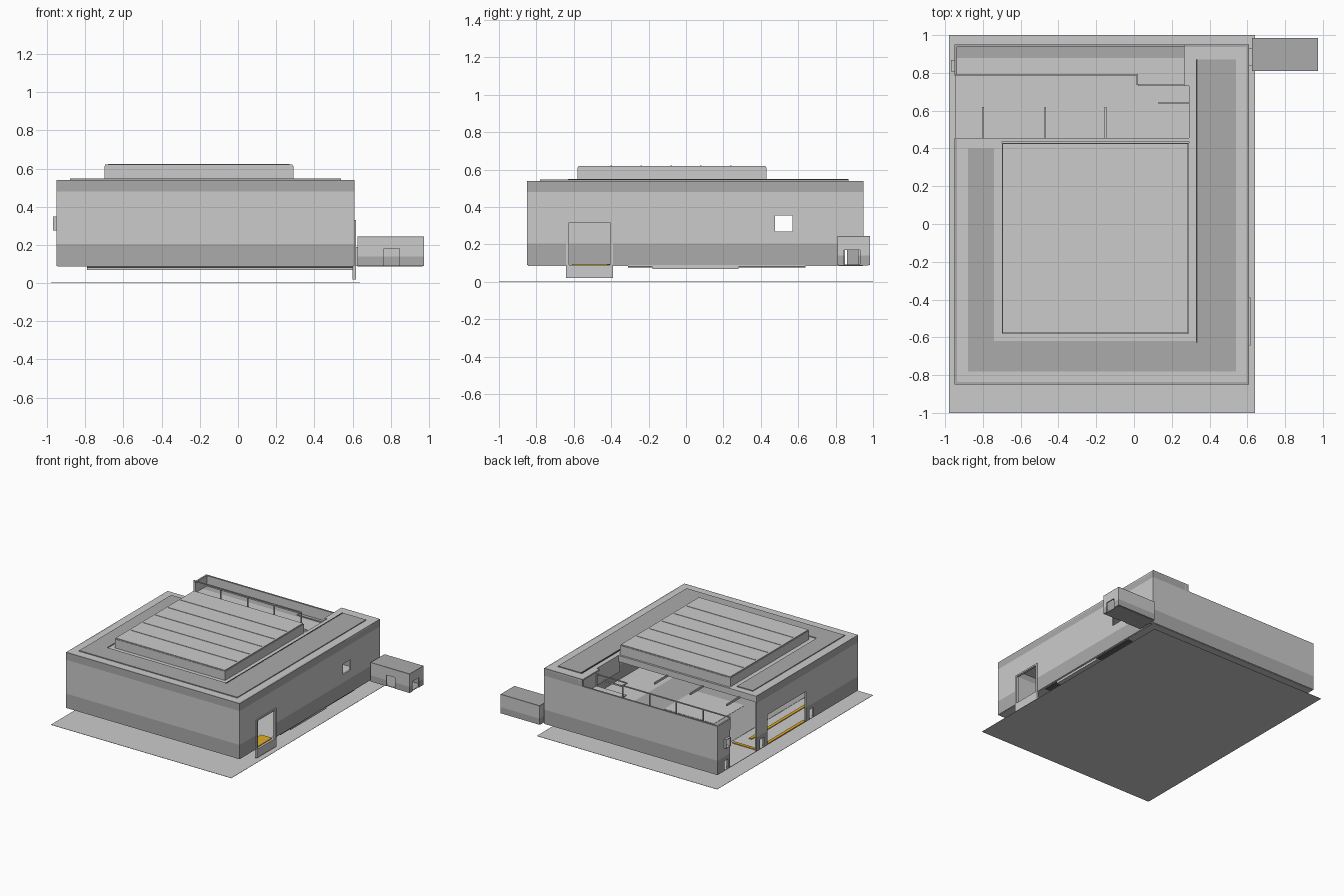
import bpy, bmesh
from mathutils import Vector

if "Cube" in bpy.data.objects:
    bpy.data.objects.remove(bpy.data.objects["Cube"])


def colour(name, rgb):
    m = bpy.data.materials.new(name)
    m.diffuse_color = (*rgb, 1)
    m.use_nodes = True
    m.node_tree.nodes["Principled BSDF"].inputs["Base Color"].default_value = m.diffuse_color
    return m


LIGHT = colour("light grey", (0.60, 0.60, 0.60))
MID = colour("mid grey", (0.41, 0.41, 0.41))
DARK = colour("dark grey", (0.12, 0.12, 0.12))
YELLOW = colour("safety yellow", (0.75, 0.42, 0.02))


def finish(name, bm, mats):
    bmesh.ops.recalc_face_normals(bm, faces=bm.faces)
    me = bpy.data.meshes.new(name)
    bm.to_mesh(me)
    bm.free()
    for m in mats:
        me.materials.append(m)
    ob = bpy.data.objects.new(name, me)
    bpy.context.collection.objects.link(ob)
    return ob


def boxes(name, mat, *ranges):
    """One object from boxes given as (x0, x1, y0, y1, z0, z1)."""
    bm = bmesh.new()
    for x0, x1, y0, y1, z0, z1 in ranges:
        r = bmesh.ops.create_cube(bm, size=1)
        for v in r["verts"]:
            v.co = (x0 + (v.co.x + .5) * (x1 - x0),
                    y0 + (v.co.y + .5) * (y1 - y0),
                    z0 + (v.co.z + .5) * (z1 - z0))
    return finish(name, bm, [mat])


def wall(name, axis, pos, u0, u1, z0, z1, inward, holes=(), bands=(0.205, 0.48)):
    """Banded wall with rectangular openings (u0, u1, z0, z1)."""
    us = sorted({u0, u1, *[u for h in holes for u in h[:2]]})
    zs = {z0, z1, *[z for h in holes for z in h[2:]]}
    zs = sorted(zs | {b for b in bands if z0 < b < z1})
    bm = bmesh.new()
    for a, b in zip(us, us[1:]):
        for c, d in zip(zs, zs[1:]):
            mu, mz = (a + b) / 2, (c + d) / 2
            if any(h[0] < mu < h[1] and h[2] < mz < h[3] for h in holes):
                continue
            pts = [(a, c), (b, c), (b, d), (a, d)]
            f = bm.faces.new([bm.verts.new((pos, u, z) if axis == "x" else (u, pos, z))
                              for u, z in pts])
            f.material_index = int(mz < bands[0] or mz > bands[1])
    bmesh.ops.remove_doubles(bm, verts=bm.verts, dist=1e-5)
    r = bmesh.ops.extrude_face_region(bm, geom=bm.faces[:], use_keep_orig=True)
    off = Vector((inward, 0, 0) if axis == "x" else (0, inward, 0))
    bmesh.ops.translate(bm, vec=off, verts=[g for g in r["geom"]
                                            if isinstance(g, bmesh.types.BMVert)])
    return finish(name, bm, [LIGHT, MID])


# Ground plate and interior floor
boxes("ground_plate", LIGHT, (-.98, .64, -1, 1, 0, .002))
boxes("hall_floor", LIGHT, (-.945, .605, -.845, .945, .086, .09))
boxes("floor_pit", LIGHT, (-.79, .60, -.18, .28, .068, .086))
boxes("floor_pit_rim", DARK, (-.79, .60, -.31, .64, .078, .086))
boxes("floor_pad", LIGHT, (-.42, .03, -.15, .24, .09, .094))
boxes("floor_pad_border", MID, (-.70, .29, -.58, .43, .09, .092))

# Outer walls
T = .014
wall("front_wall", "y", -.85, -.95, .61, .09, .54, T)
wall("right_wall", "x", .61, -.85, .95, .09, .54, -T,
     [(-.63, -.40, .09, .325), (.475, .57, .27, .355), (.85, .92, .09, .18)])
wall("left_wall", "x", -.95, -.85, .45, .09, .54, T,
     [(-.18, .31, .09, .335), (-.28, -.23, .09, .17), (.355, .405, .09, .17)])
wall("left_stub_wall", "x", -.95, .79, .95, .09, .485, T,
     [(.815, .86, .28, .345), (.815, .86, .09, .17)])
wall("back_wall", "y", .95, -.95, .265, .09, .485, -T)
wall("back_right_wall", "y", .95, .265, .61, .09, .54, -T)

# Frames around the side door and the small side window
for_door = [(.60, .618, -.642, -.625, .02, .33), (.60, .618, -.407, -.39, .02, .33),
            (.60, .618, -.625, -.407, .318, .33), (.60, .618, -.625, -.407, .02, .09)]
boxes("side_door_frame", LIGHT, *for_door)
boxes("side_window_frame", LIGHT,
      (-.968, -.95, .808, .815, .275, .35), (-.968, -.95, .86, .867, .275, .35),
      (-.968, -.95, .815, .86, .275, .28), (-.968, -.95, .815, .86, .345, .35))

# Flat roof around the central opening, open at the back left
R0, R1 = .528, .54
boxes("flat_roof", LIGHT,
      (-.95, .61, -.85, -.58, R0, R1), (-.95, -.70, -.58, .45, R0, R1),
      (.29, .61, -.58, .95, R0, R1), (.265, .29, .73, .95, R0, R1))

# Raised walkway strip round the roof
boxes("roof_strip", MID,
      (-.88, .54, -.78, -.62, .54, .547), (-.88, -.74, -.62, .40, .54, .547),
      (.335, .54, -.62, .87, .54, .547))
boxes("roof_strip_edge", DARK, (.328, .336, -.63, .87, .54, .549))

# Raised central skylight roof with battens
X0, X1, Y0, Y1 = -.70, .29, -.58, .43
boxes("skylight_sides", LIGHT,
      (X0, X1, Y0, Y0 + T, R0, .612), (X0, X1, Y1 - T, Y1, R0, .612),
      (X0, X0 + T, Y0, Y1, R0, .612), (X1 - T, X1, Y0, Y1, R0, .612))
boxes("skylight_top", LIGHT, (X0 + .004, X1 - .004, Y0 + .004, Y1 - .004, .612, .62))
boxes("skylight_battens", LIGHT,
      *[(X0 + .02, X1 - .02, y - .004, y + .004, .62, .623)
        for y in (-.40, -.24, -.08, .08, .24)])

# Header beam and brackets over the rear yard
boxes("rear_header", LIGHT, (-.95, .29, .438, .454, .49, .54))
boxes("yard_brackets", LIGHT,
      *[(x - .005, x + .005, .45, .62, .485, .50) for x in (-.80, -.47, -.15)])
boxes("inner_wall", LIGHT, (.29, .30, .43, .95, .40, R0))
boxes("inner_beam", LIGHT, (.13, .29, .635, .645, .40, .41))

# Rear balcony with its railing
boxes("balcony_floor", LIGHT, (-.94, .02, .79, .88, .39, .40),
      (.02, .29, .735, .88, .39, .40))
boxes("balcony_gutter", MID, (-.94, .265, .88, .936, .39, .40))
rail = [(-.95, .02, .785, .793, .492, .50), (.012, .02, .735, .793, .492, .50),
        (.02, .29, .731, .739, .492, .50)]
rail += [(x, x + .008, .785, .793, .40, .492)
         for x in (-.95, -.71, -.47, -.23, .012)]
rail += [(.282, .29, .731, .739, .40, .492)]
boxes("balcony_railing", LIGHT, *rail)

# Yellow floor markings
boxes("floor_markings", YELLOW,
      (-.93, -.72, .41, .435, .09, .096), (-.945, -.92, -.18, .31, .09, .096),
      (-.80, -.775, -.60, .30, .09, .096), (.50, .60, -.61, -.42, .09, .096))

# Small side hut
B = (.14, .30)
D = .008
wall("hut_front", "y", .81, .625, .975, .09, .24, D, [(.765, .845, .09, .18)], B)
wall("hut_back", "y", .985, .625, .975, .09, .24, -D, (), B)
wall("hut_right", "x", .975, .81, .985, .09, .24, -D, [(.845, .93, .09, .17)], B)
wall("hut_left", "x", .625, .81, .985, .09, .24, D, [(.85, .92, .09, .18)], B)
boxes("hut_roof", MID, (.625, .975, .81, .985, .236, .245))
boxes("hut_floor", MID, (.625, .967, .818, .977, .088, .093))
boxes("hut_link", LIGHT, (.61, .625, .84, .85, .09, .19),
      (.61, .625, .92, .93, .09, .19), (.61, .625, .84, .93, .18, .19))
